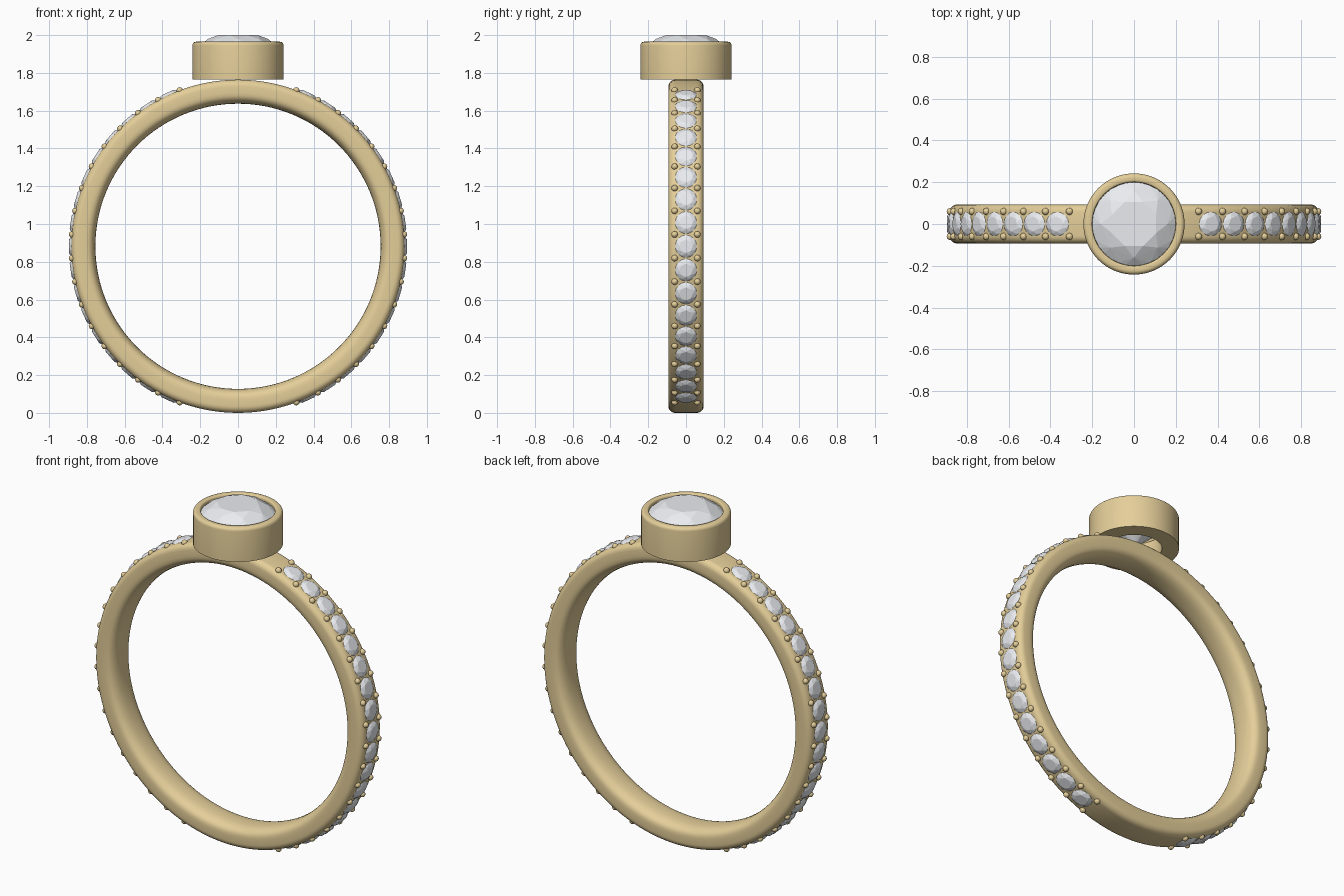
import bpy, bmesh
from math import sin, cos, pi, radians
from mathutils import Matrix, Vector

if "Cube" in bpy.data.objects:
    bpy.data.objects.remove(bpy.data.objects["Cube"])

ZC = 0.882          # centre height and outer radius of the band
GAP = radians(20.5)  # angle from the vertical to the first prong
STEP = (pi - 2 * GAP) / 17


def material(name, color):
    m = bpy.data.materials.new(name)
    m.diffuse_color = color
    m.use_nodes = True
    m.node_tree.nodes["Principled BSDF"].inputs["Base Color"].default_value = m.diffuse_color
    return m


gold = material("gold", (0.78, 0.62, 0.32, 1))
clear = material("clear_stone", (0.82, 0.84, 0.87, 1))


def finish(bm, name, mat, smooth=True):
    bmesh.ops.recalc_face_normals(bm, faces=bm.faces)
    me = bpy.data.meshes.new(name)
    bm.to_mesh(me)
    bm.free()
    me.materials.append(mat)
    ob = bpy.data.objects.new(name, me)
    bpy.context.collection.objects.link(ob)
    if smooth:
        bpy.ops.object.select_all(action='DESELECT')
        ob.select_set(True)
        bpy.context.view_layer.objects.active = ob
        bpy.ops.object.shade_smooth_by_angle(angle=radians(35))
    return ob


def lathe(profile, steps, place):
    """Revolve a closed profile of (radius, height) points."""
    bm = bmesh.new()
    rings = [[bm.verts.new(place(r, h, 2 * pi * i / steps)) for r, h in profile]
             for i in range(steps)]
    n = len(profile)
    for i in range(steps):
        a, b = rings[i], rings[(i + 1) % steps]
        for j in range(n):
            k = (j + 1) % n
            bm.faces.new((a[j], a[k], b[k], b[j]))
    return bm


def arc(cx, cy, r, a0, a1, n=5):
    return [(cx + r * cos(radians(a0 + (a1 - a0) * i / n)),
             cy + r * sin(radians(a0 + (a1 - a0) * i / n))) for i in range(n + 1)]


def brilliant(bm, matrix, girdle_sides=32):
    """Round brilliant of girdle radius 1, girdle at height 0, facing +z."""
    rings = [(0.57, 0.275, 8, 0), (0.80, 0.17, 8, 0.5), (1, 0.0, girdle_sides, 0),
             (1, -0.03, girdle_sides, 0), (0.42, -0.52, 8, 0.5)]
    pts = [Vector((r * cos(2 * pi * (i + off) / n), r * sin(2 * pi * (i + off) / n), z))
           for r, z, n, off in rings for i in range(n)] + [Vector((0, 0, -0.86))]
    verts = [bm.verts.new(matrix @ p) for p in pts]
    bmesh.ops.convex_hull(bm, input=verts)


# Band: flat outside with rounded edges, domed comfort-fit inside
W, F = 0.093, 0.035
band_profile = arc(ZC - F, W - F, F, 0, 90)
for i in range(17):
    t = pi * i / 16
    c, s = cos(t), sin(t)
    y = W * (1 if c > 0 else -1) * abs(c) ** 0.8
    band_profile.append((0.812 - 0.057 * s ** 0.8, y))
band_profile += arc(ZC - F, -W + F, F, -90, 0)
finish(lathe(band_profile, 128, lambda r, h, a: (r * sin(a), h, ZC + r * cos(a))),
       "ring_band", gold)

# Bezel cup: rounded rim, seat for the stone, open underneath
bezel_profile = [(0.15, 1.765), (0.242, 1.765)] + arc(0.222, 1.945, 0.02, 0, 90)
bezel_profile += arc(0.21, 1.955, 0.01, 90, 180, 3) + [(0.2, 1.935), (0.15, 1.88)]
finish(lathe(bezel_profile, 64, lambda r, h, a: (r * cos(a), r * sin(a), h)),
       "bezel_cup", gold)

# Centre stone
bm = bmesh.new()
brilliant(bm, Matrix.Translation((0, 0, 1.945)) @ Matrix.Rotation(pi / 8, 4, 'Z')
          @ Matrix.Scale(0.2, 4))
finish(bm, "centre_stone", clear, smooth=False)


def on_band(angle, radius, y=0.0):
    """Frame on the band, z pointing outward; angle measured from the top."""
    return (Matrix.Translation((0, 0, ZC)) @ Matrix.Rotation(angle, 4, 'Y')
            @ Matrix.Translation((0, y, radius)))


# Accent stones and bead prongs along both shoulders
for side, label in ((1, "right"), (-1, "left")):
    bm = bmesh.new()
    for i in range(17):
        brilliant(bm, on_band(side * (GAP + (i + 0.5) * STEP), 0.878)
                  @ Matrix.Scale(0.062, 4), 16)
    finish(bm, label + "_accent_stones", clear, smooth=False)

    bm = bmesh.new()
    for i in range(18):
        for y in (-0.06, 0.06):
            bmesh.ops.create_uvsphere(bm, u_segments=16, v_segments=10, radius=0.017,
                                      matrix=on_band(side * (GAP + i * STEP), 0.881, y))
    finish(bm, label + "_bead_prongs", gold)
